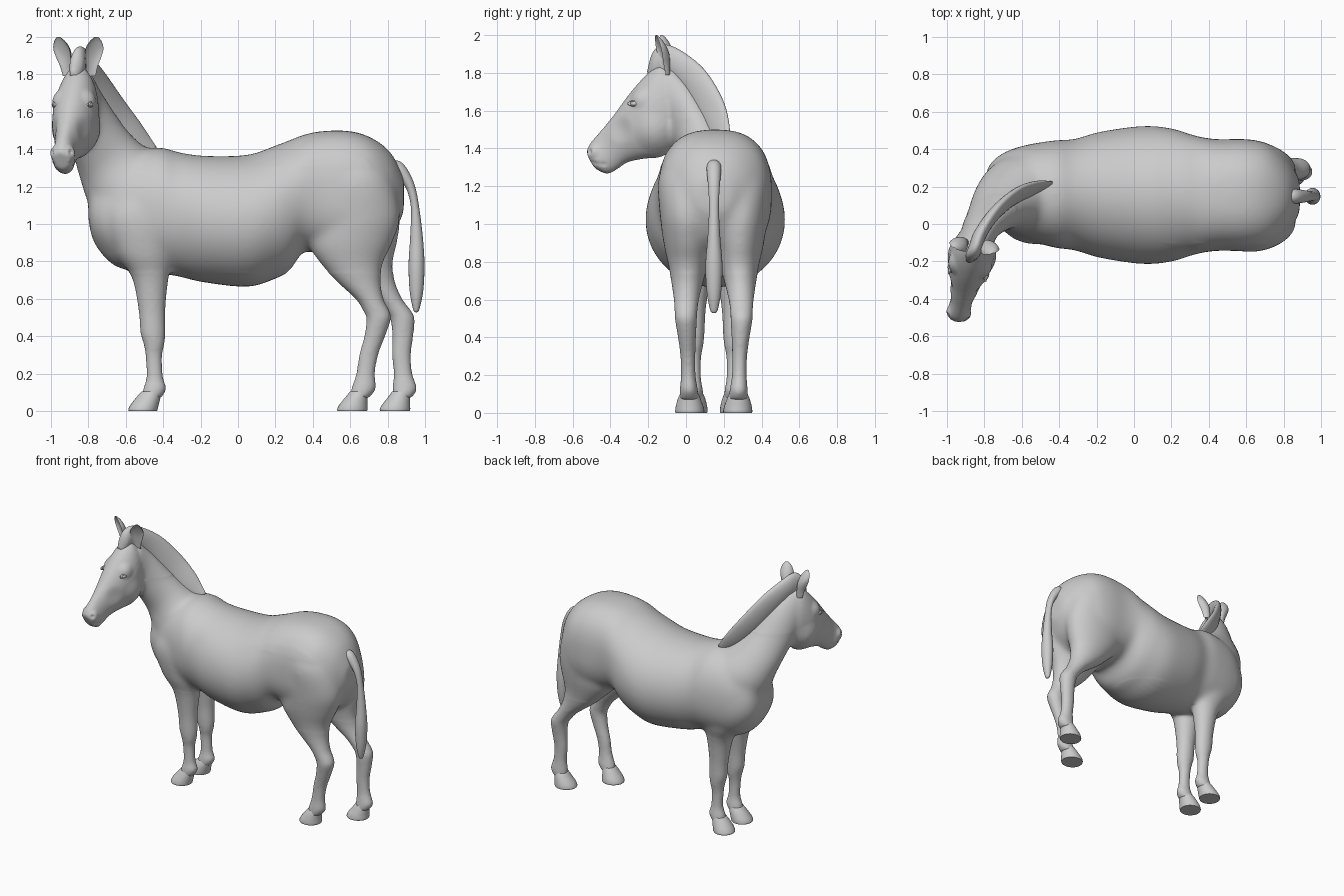
import bpy, bmesh, math
from mathutils import Vector

LY = 0.147   # y of the plane midway between left and right legs


def catmull(a, b, c, d, t):
    return [0.5 * (2 * q + (r - p) * t + (2 * p - 5 * q + 4 * r - s) * t * t
                   + (3 * q - p - 3 * r + s) * t ** 3) for p, q, r, s in zip(a, b, c, d)]


def loft(bm, secs, n=28, steps=5, cup=False):
    """Skin smooth rings: (top xyz, bottom xyz, half width, yaw of side axis[, roundness])."""
    secs = [list(s) + [1.0] * (9 - len(s)) for s in secs]
    k = len(secs)
    dense = [catmull(secs[max(i - 1, 0)], secs[i], secs[i + 1], secs[min(i + 2, k - 1)], j / steps)
             for i in range(k - 1) for j in range(steps)] + [secs[-1]]
    rings = []
    for s in dense:
        p, q, hw, a = Vector(s[0:3]), Vector(s[3:6]), max(s[6], 0.003), math.radians(s[7])
        mid, half, side = (p + q) / 2, (p - q) / 2, Vector((-math.sin(a), math.cos(a), 0))
        ring = []
        for m in range(n):
            w, h = math.cos(2 * math.pi * m / n), math.sin(2 * math.pi * m / n)
            w, h = (math.copysign(abs(v) ** s[8], v) for v in (w, h))
            if cup and h > 0:
                h *= -0.45
            ring.append(bm.verts.new(mid + side * hw * w + half * h))
        rings.append(ring)
    for r0, r1 in zip(rings, rings[1:]):
        for m in range(n):
            bm.faces.new((r0[m], r0[(m + 1) % n], r1[(m + 1) % n], r1[m]))
    bm.faces.new(rings[0])
    bm.faces.new(rings[-1])


def finish(bm, name, angle=180):
    bmesh.ops.recalc_face_normals(bm, faces=bm.faces[:])
    me = bpy.data.meshes.new(name)
    bm.to_mesh(me)
    bm.free()
    me.shade_smooth()
    if angle < 180:
        me.set_sharp_from_angle(angle=math.radians(angle))
    ob = bpy.data.objects.new(name, me)
    bpy.context.collection.objects.link(ob)
    return ob


def head_pt(y, z, w=0.0):
    """Point on the turned head: w is the sideways distance from its mid plane."""
    return Vector((-0.845 + 0.235 * (y + 0.08) + 0.98 * w, y - 0.2 * w, z))


skin = bmesh.new()

# Trunk: x, centre y, top z, bottom z, half width, roundness
trunk = [(-0.80, .16, 1.13, 1.02, .06, 1), (-0.77, .17, 1.25, .90, .145, 1),
         (-0.68, .175, 1.33, .79, .212, .92), (-0.58, .17, 1.385, .75, .252, .9),
         (-0.42, .16, 1.41, .735, .288, .93), (-0.32, .157, 1.385, .72, .297, 1),
         (-0.18, .156, 1.365, .688, .338, 1), (0.05, .155, 1.37, .665, .37, 1),
         (0.2, .155, 1.42, .708, .357, 1), (0.28, .155, 1.45, .755, .333, .95),
         (0.35, .155, 1.477, .85, .312, .87), (0.45, .155, 1.497, .84, .298, .8),
         (0.6, .155, 1.497, .82, .299, .78), (0.72, .153, 1.458, .85, .275, .8),
         (0.82, .15, 1.378, .93, .195, .9), (0.887, .148, 1.25, 1.06, .09, 1)]
loft(skin, [(x, y, t, x, y, b, w, 0, e) for x, y, t, b, w, e in trunk], n=48)

# Neck: crest point, throat point, half width, yaw
loft(skin, [(-0.40, .155, 1.36, -0.66, .155, .95, .21, 0),
            (-0.46, .18, 1.385, -0.79, .135, 1.10, .205, 10),
            (-0.57, .165, 1.465, -0.83, .075, 1.25, .158, 30),
            (-0.67, .11, 1.58, -0.857, -.01, 1.38, .118, 45),
            (-0.77, .02, 1.73, -0.862, -.06, 1.44, .097, 60),
            (-0.83, -.07, 1.83, -0.865, -.12, 1.50, .09, 75)])

# Head: top y z, bottom y z, half width
head = [(-.08, 1.82, 0.0, 1.50, .075), (-.14, 1.845, -.05, 1.41, .106),
        (-.22, 1.78, -.13, 1.355, .122), (-.30, 1.688, -.22, 1.345, .107),
        (-.38, 1.58, -.31, 1.325, .077), (-.45, 1.495, -.37, 1.285, .058),
        (-.505, 1.43, -.42, 1.265, .062), (-.527, 1.385, -.48, 1.292, .045)]
loft(skin, [(*head_pt(a, b), *head_pt(c, d), w, 78) for a, b, c, d, w in head])

# Legs and hooves: front x, rear x, z, offset from mid plane, half width
front_leg = [(-.64, -.45, 1.22, .11, .08), (-.70, -.37, 1.05, .125, .13), (-.66, -.34, .85, .115, .12),
             (-.57, -.37, .72, .105, .088), (-.533, -.388, .55, .105, .063),
             (-.522, -.388, .42, .105, .056), (-.505, -.393, .36, .105, .05),
             (-.494, -.406, .29, .105, .038), (-.49, -.40, .18, .105, .038),
             (-.507, -.383, .12, .105, .048), (-.515, -.41, .07, .105, .05)]
front_hoof = [(-.515, -.41, .105, .105, .047), (-.542, -.414, .075, .105, .06),
              (-.573, -.424, .035, .108, .073), (-.586, -.43, .01, .11, .077),
              (-.584, -.433, 0, .11, .075)]
hind_leg = [(.48, .74, 1.38, .12, .09), (.42, .82, 1.25, .138, .155), (.39, .868, 1.05, .138, .148),
            (.375, .828, .9, .135, .132), (.43, .78, .8, .135, .11),
            (.52, .762, .7, .14, .086), (.628, .778, .6, .145, .067), (.67, .81, .535, .147, .06),
            (.687, .817, .49, .147, .058), (.675, .787, .4, .142, .048),
            (.648, .75, .3, .137, .04), (.632, .732, .2, .135, .039),
            (.606, .737, .12, .132, .048), (.60, .70, .07, .13, .05)]
hind_hoof = [(.60, .695, .105, .13, .047), (.575, .692, .075, .13, .06),
             (.543, .692, .035, .128, .073), (.53, .693, .01, .127, .077),
             (.532, .69, 0, .127, .075)]


def limb(rows, s, back):
    """Place a limb on side s; 'back' swings it rearward more and more towards the ground."""
    out = []
    for f, r, z, off, w in rows:
        dx = back * min(max(1.0 - z, 0) * 0.25, 0.228)
        out.append((f + dx, LY + s * off, z, r + dx, LY + s * off, z, w, 0))
    return out


for s, side in ((-1, "left"), (1, "right")):
    for leg, hoof, name, back in ((front_leg, front_hoof, "front", 0),
                                  (hind_leg, hind_hoof, "hind", s > 0)):
        loft(skin, limb(leg, s, back))
        hb = bmesh.new()
        loft(hb, limb(hoof, s, back), steps=4)
        finish(hb, f"{name}_hoof_{side}", 60)

# Fuse the skin into one smooth surface
raw = finish(skin, "skin_parts")
rm = raw.modifiers.new("fuse", 'REMESH')
rm.mode, rm.voxel_size = 'VOXEL', 0.01
sm = raw.modifiers.new("relax", 'SMOOTH')
sm.factor, sm.iterations = 0.5, 10
me = bpy.data.meshes.new_from_object(raw.evaluated_get(bpy.context.evaluated_depsgraph_get()))
bpy.data.objects.remove(raw)
me.name = "body"
bpy.context.collection.objects.link(bpy.data.objects.new("body", me))

# Extra softening where shoulders, neck and thighs run into the trunk
bm = bmesh.new()
bm.from_mesh(me)
soft = [v for v in bm.verts if 0.74 < v.co.z < 1.55 and v.co.y > -0.3 + 0.2 * (v.co.z > 1.3)]
for _ in range(28):
    bmesh.ops.smooth_vert(bm, verts=soft, factor=0.5, use_axis_x=True, use_axis_y=True,
                          use_axis_z=True)
bm.to_mesh(me)
bm.free()

# Sculpted bumps and dents: centre, radius, amount along the normal
bumps = [(head_pt(-.54, 1.325), .018, -.006)]
for s in (-1, 1):
    bumps += [(head_pt(-.235, 1.67, .10 * s), .07, .016),        # brow
              (head_pt(-.15, 1.48, .11 * s), .12, .014),         # cheek
              (head_pt(-.33, 1.50, .085 * s), .08, -.008),       # hollow of the face
              (head_pt(-.485, 1.385, .05 * s), .045, .012),      # nostril rim
              (head_pt(-.500, 1.385, .055 * s), .022, -.016),    # nostril
              (Vector((-.70, LY + .14 * s, 1.0)), .16, .010)]    # breast muscle
    bumps += [(head_pt(-.49 + .022 * i, 1.325 - .003 * i, .05 * s), .016, -.007)
              for i in range(4)]                                 # mouth line
for c, r, amt in bumps:
    moves = [(v, v.normal * amt * (1 - ((v.co - c).length / r) ** 2) ** 2)
             for v in me.vertices if (v.co - c).length < r]
    for v, m in moves:
        v.co += m
me.update()
me.shade_smooth()

# Eyes with lids
for s, side in ((-1, "left"), (1, "right")):
    bpy.ops.mesh.primitive_uv_sphere_add(segments=24, ring_count=12, radius=.022,
                                         location=head_pt(-.25, 1.637, .091 * s))
    eye = bpy.context.object
    eye.name, eye.scale = f"eye_{side}", (1, 1.3, .7)
    eye.data.shade_smooth()
    bpy.ops.mesh.primitive_torus_add(major_radius=.022, minor_radius=.006, major_segments=28,
                                     minor_segments=8, location=head_pt(-.25, 1.638, .100 * s),
                                     rotation=(0, math.pi / 2, math.radians(-12)))
    lid = bpy.context.object
    lid.name, lid.scale = f"eyelid_{side}", (.6, 1.45, 1)
    lid.data.shade_smooth()

# Cupped ears: base centre, tip, and the widths between
for name, base, tip, yaw in (("ear_right", (-.79, -.115, 1.79), (-.757, -.16, 2.0), 105),
                             ("ear_left", (-.91, -.105, 1.79), (-.96, -.13, 2.0), 60)):
    a, b, rad = Vector(base), Vector(tip), math.radians(yaw)
    fwd = Vector((-math.cos(rad), -math.sin(rad), 0))
    eb, rows = bmesh.new(), []
    for t, w, dep in ((0, .03, .03), (.25, .033, .042), (.5, .045, .05), (.7, .049, .044),
                      (.88, .034, .028), (1, .010, .008)):
        c = a.lerp(b, t)
        rows.append((*(c + fwd * dep), *(c - fwd * dep), w, yaw))
    loft(eb, rows, n=24, cup=True)
    finish(eb, name, 70)

# Upright mane ending in a forelock: top edge, root, half thickness, yaw
mb = bmesh.new()
loft(mb, [(-.435, .225, 1.41, -.46, .20, 1.36, .010, 10),
          (-.515, .225, 1.53, -.57, .15, 1.42, .025, 35),
          (-.615, .19, 1.665, -.68, .09, 1.54, .030, 48),
          (-.725, .095, 1.82, -.78, .0, 1.69, .033, 58),
          (-.81, -.03, 1.92, -.835, -.08, 1.78, .035, 66),
          (-.845, -.12, 1.95, -.85, -.13, 1.79, .036, 75),
          (-.868, -.175, 1.91, -.86, -.16, 1.78, .036, 78),
          (-.885, -.205, 1.81, -.87, -.18, 1.75, .02, 78)], n=24)
finish(mb, "mane")

# Tail: outer x z, inner x z, half width
tail = [(.80, 1.34, .79, 1.26, .045), (.865, 1.335, .84, 1.25, .040), (.91, 1.285, .87, 1.23, .036),
        (.947, 1.20, .905, 1.175, .030), (.97, 1.08, .925, 1.08, .026), (.989, .92, .92, .92, .034),
        (.997, .78, .912, .78, .045), (.99, .64, .918, .64, .038), (.97, .545, .936, .545, .02),
        (.958, .528, .948, .528, .005)]
tb = bmesh.new()
loft(tb, [(a, .148, b, c, .148, d, w, 0) for a, b, c, d, w in tail], n=20)
finish(tb, "tail")
